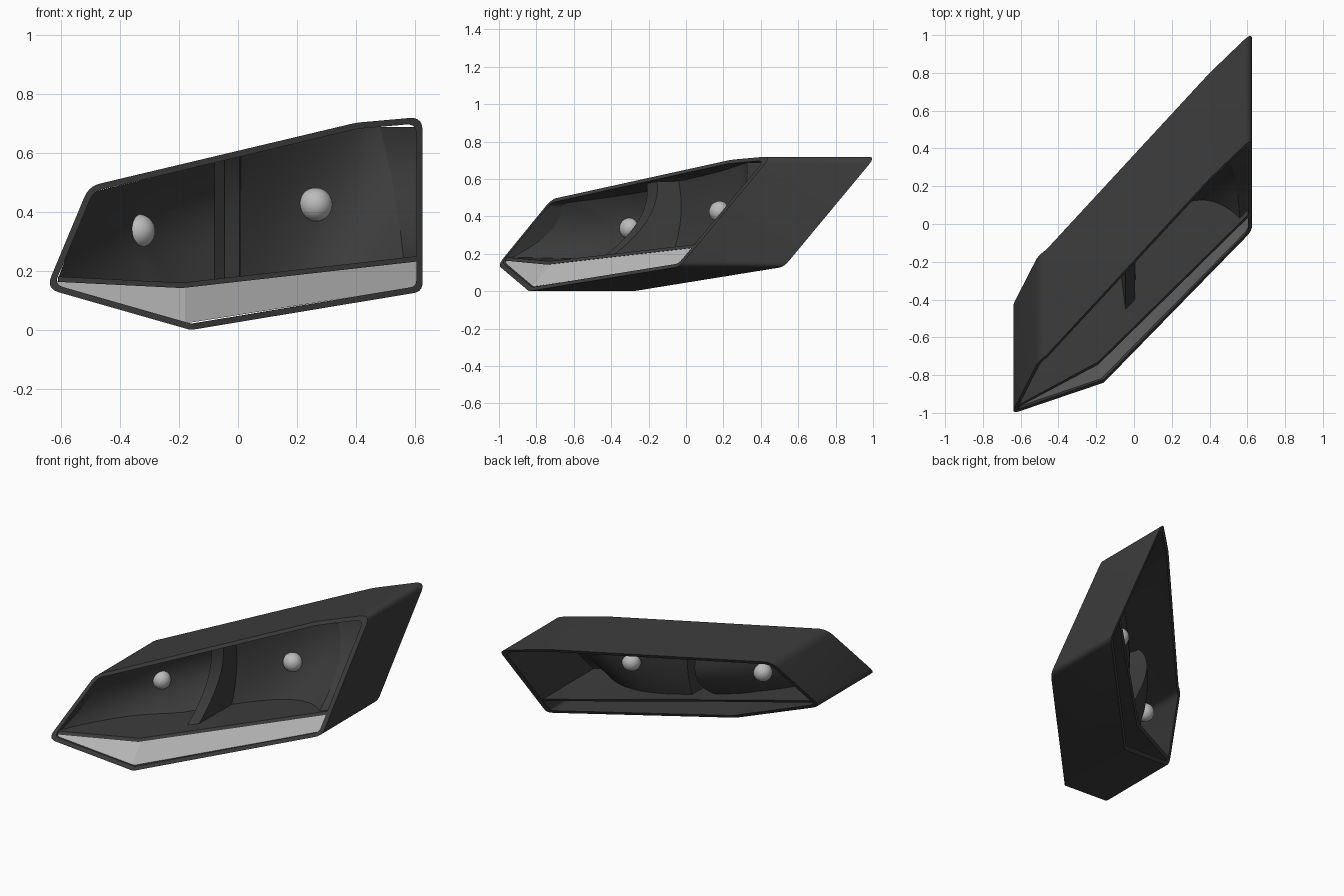
import bpy, bmesh, math
from mathutils import Vector

cube = bpy.data.objects.get("Cube")
if cube:
    bpy.data.objects.remove(cube, do_unlink=True)


def material(name, rgb, rough=0.6):
    m = bpy.data.materials.new(name)
    m.use_nodes = True
    m.diffuse_color = (*rgb, 1)
    bsdf = m.node_tree.nodes["Principled BSDF"]
    bsdf.inputs["Base Color"].default_value = (*rgb, 1)
    bsdf.inputs["Roughness"].default_value = rough
    return m


dark = material("dark_grey", (0.045, 0.045, 0.045))
light = material("light_grey", (0.5, 0.5, 0.5))

DEPTH = 0.56


def front(x, z):
    """Slanted front plane, folded back near the pointed end."""
    dx = x + 0.16
    return -0.84 + max(0.887 * dx + 0.83 * z, 0.511 * dx + 0.602 * z)


def at(x, z, d):
    """Point at depth d behind the front."""
    return Vector((x, front(x, z) + d, z))


def finish(name, bm, mat, angle=30):
    bmesh.ops.recalc_face_normals(bm, faces=bm.faces)
    mesh = bpy.data.meshes.new(name)
    bm.to_mesh(mesh)
    bm.free()
    mesh.materials.append(mat)
    mesh.shade_smooth()
    mesh.set_sharp_from_angle(angle=math.radians(angle))
    ob = bpy.data.objects.new(name, mesh)
    bpy.context.collection.objects.link(ob)
    return ob


def grid(name, columns, mat, closed=False, angle=30):
    """Quad surface through columns of points; closed joins last to first."""
    bm = bmesh.new()
    cols = [[bm.verts.new(p) for p in c] for c in columns]
    pairs = list(zip(cols, cols[1:])) + ([(cols[-1], cols[0])] if closed else [])
    for a, b in pairs:
        for j in range(len(a) - 1):
            bm.faces.new((a[j], b[j], b[j + 1], a[j + 1]))
    return finish(name, bm, mat, angle)


def inset(pts, t):
    """Offset a counter-clockwise polygon inwards."""
    out = []
    for i, p in enumerate(pts):
        e1 = (p - pts[i - 1]).normalized()
        e2 = (pts[(i + 1) % len(pts)] - p).normalized()
        n = Vector((-e1.y - e2.y, e1.x + e2.x)).normalized()
        out.append(p + n * t / n.dot(Vector((-e1.y, e1.x))))
    return out


def rounded(pts, radii, steps=5):
    """Replace each corner by a short curve."""
    out = []
    for i, (p, r) in enumerate(zip(pts, radii)):
        a = p + (pts[i - 1] - p).normalized() * r
        b = p + (pts[(i + 1) % len(pts)] - p).normalized() * r
        for k in range(steps + 1):
            t = k / steps
            out.append(a * (1 - t) ** 2 + p * 2 * t * (1 - t) + b * t * t)
    return out


# Housing: slanted tube, open at front and back
corners = [Vector(c) for c in ((-0.65, 0.14), (-0.16, 0.0), (0.625, 0.13),
                               (0.625, 0.722), (0.4, 0.702), (-0.505, 0.487))]
outer = rounded(corners, (0.045, 0.008, 0.03, 0.045, 0.02, 0.04))
inner = rounded(inset(corners, 0.021), (0.03, 0.006, 0.02, 0.035, 0.018, 0.03))
rings = []
for o, i in zip(outer, inner):
    rings.append([at(*o, 0), at(*o, DEPTH), at(*i, DEPTH), at(*i, 0), at(*o, 0)])
shell = grid("housing", rings, dark, closed=True)
bm = bmesh.new()
bm.from_mesh(shell.data)
bmesh.ops.remove_doubles(bm, verts=bm.verts, dist=1e-5)
bmesh.ops.recalc_face_normals(bm, faces=bm.faces)
bm.to_mesh(shell.data)
bm.free()
shell.data.set_sharp_from_angle(angle=math.radians(30))


# Height lines of the shelf and the ceiling inside the housing
def shelf_z(x):
    return 0.16 + (0.113 * (x + 0.19) if x > -0.19 else -0.05 * (x + 0.19))


def ceiling_z(x):
    return min(0.587 + 0.243 * x, 0.688)


# Shelf: thin slab above the light strip
slab = []
for x in (-0.61, -0.19, 0.607):
    z = shelf_z(x)
    slab.append([at(x, z, 0.004), at(x, z, DEPTH - 0.01),
                 at(x, z - 0.018, DEPTH - 0.01), at(x, z - 0.018, 0.004),
                 at(x, z, 0.004)])
grid("shelf", slab, dark)

# Light strip: folded lens under the shelf
strip = [[at(x, z, 0.012), at(x, shelf_z(x) - 0.016, 0.012)]
         for x, z in ((-0.615, 0.145), (-0.18, 0.022), (0.607, 0.147))]
grid("light_strip", strip, light, angle=5)


# Reflector bowls, defined by depth over s (across) and v (up)
def edge_depth(v):
    return 0.03 + 0.08 * (1 - v * v)


def side_depth(s, v):
    return edge_depth(v) + (0.37 - 0.1 * v - 0.05 * v * v) * (1 - (1 - s) ** 2.5)


def main_depth(s, v):
    return edge_depth(v) + (0.23 - 0.15 * v + 0.05 * v * v) * (1 - s ** 2.5)


def inside(x, v, d):
    """Point between shelf and ceiling, v from -1 to 1."""
    lo, hi = shelf_z(x), ceiling_z(x)
    return at(x, lo + (hi - lo) * (v + 1) / 2, d)


N = 24
heights = [-1 + 2 * j / N for j in range(N + 1)]


def bowl(name, left, right, depth):
    cols = []
    for i in range(N + 1):
        s = i / N
        cols.append([inside(left(v) * (1 - s) + right(v) * s, v, depth(s, v))
                     for v in heights])
    return grid(name, cols, dark, angle=45)


def outer_edge(v):
    return 0.53 - 0.04 * v - 0.01 * v * v


bowl("side_reflector", lambda v: -0.56 + 0.047 * v, lambda v: -0.08, side_depth)
bowl("main_reflector", lambda v: 0.01, outer_edge, main_depth)

# Flange from the main reflector to the end wall
grid("reflector_flange",
     [[inside(outer_edge(v), v, edge_depth(v)) for v in heights],
      [inside(0.606, v, 0.03 + 0.03 * (1 - v * v)) for v in heights]], dark)


# Divider between the two reflectors
def nose(v):
    return 0.17 - 0.045 * v - 0.075 * v * v


grid("divider",
     [[inside(-0.08, v, side_depth(1, v)) for v in heights],
      [inside(-0.045, v, nose(v)) for v in heights],
      [inside(0.005, v, nose(v)) for v in heights],
      [inside(0.01, v, main_depth(0, v)) for v in heights]], dark)

# Bulbs
for name, place in (("side_bulb", (-0.337, -0.3, 0.335)),
                    ("main_bulb", (0.263, 0.18, 0.425))):
    bm = bmesh.new()
    bmesh.ops.create_uvsphere(bm, u_segments=32, v_segments=16, radius=0.057)
    bmesh.ops.translate(bm, verts=bm.verts, vec=place)
    finish(name, bm, light, 60)
